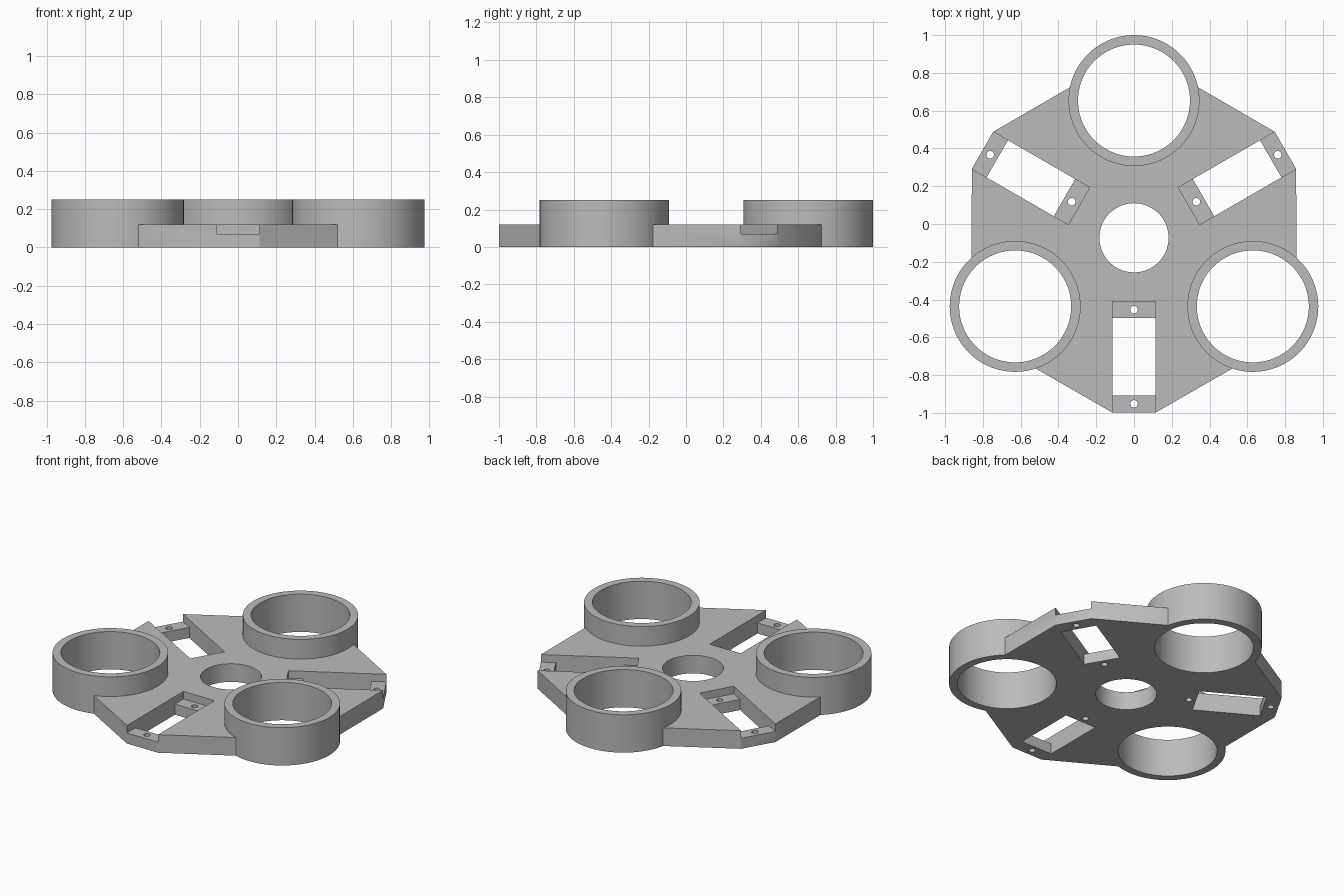
import bpy
import math
from mathutils import Matrix, Vector

cube = bpy.data.objects.get("Cube")
if cube:
    bpy.data.objects.remove(cube, do_unlink=True)

HUB = Vector((0, -0.073, 0))
PLATE_H, RING_H, SHELF_H = 0.12, 0.25, 0.07
RING_DIST, RING_R, BORE_R = 0.7265, 0.3465, 0.2965
ARM_END, SLOT_HALF = 0.926, 0.1135
ARMS = [math.radians(a) for a in (-90, 30, 150)]

grey = bpy.data.materials.new("light_grey")
grey.use_nodes = True
grey.diffuse_color = (0.5, 0.5, 0.5, 1)
grey.node_tree.nodes["Principled BSDF"].inputs["Base Color"].default_value = (0.5, 0.5, 0.5, 1)


def polar(angle, dist, side=0.0):
    """Point at a distance along an arm and a sideways offset from it."""
    return HUB + Matrix.Rotation(angle, 3, 'Z') @ Vector((dist, side, 0))


def prism(name, points, z0, z1):
    """Upright prism over a counter-clockwise outline."""
    n = len(points)
    verts = [(p.x, p.y, z) for z in (z0, z1) for p in points]
    faces = [list(range(n))[::-1], list(range(n, 2 * n))]
    faces += [(i, (i + 1) % n, n + (i + 1) % n, n + i) for i in range(n)]
    mesh = bpy.data.meshes.new(name)
    mesh.from_pydata(verts, [], faces)
    mesh.materials.append(grey)
    obj = bpy.data.objects.new(name, mesh)
    bpy.context.collection.objects.link(obj)
    return obj


def cylinder(name, centre, radius, z0, z1, sides=96):
    circle = [centre + Vector((math.cos(t), math.sin(t), 0)) * radius
              for t in (2 * math.pi * i / sides for i in range(sides))]
    return prism(name, circle, z0, z1)


def slot_box(name, angle, near, far, z0, z1):
    corners = [(near, -SLOT_HALF), (far, -SLOT_HALF), (far, SLOT_HALF), (near, SLOT_HALF)]
    return prism(name, [polar(angle, d, s) for d, s in corners], z0, z1)


def combine(body, tool, operation):
    """Apply a boolean to the body and discard the tool."""
    mod = body.modifiers.new("shape", 'BOOLEAN')
    mod.operation, mod.solver, mod.object = operation, 'EXACT', tool
    bpy.context.view_layer.objects.active = body
    bpy.ops.object.modifier_apply(modifier=mod.name)
    bpy.data.objects.remove(tool, do_unlink=True)


# Base plate: a blunt-cornered triangle with a further corner under each ring
corner_dist = (ARM_END - SLOT_HALF * math.tan(math.pi / 6)) / math.cos(math.pi / 6)
outline = []
for a in ARMS:
    outline += [polar(a, ARM_END, -SLOT_HALF), polar(a, ARM_END, SLOT_HALF),
                polar(a + math.pi / 3, corner_dist)]
body = prism("ringed_base_plate", outline, 0, PLATE_H)

# Raised rings, then their bores
centres = [polar(a + math.pi / 3, RING_DIST) for a in ARMS]
for c in centres:
    combine(body, cylinder("ring", c, RING_R, 0, RING_H), 'UNION')
for c in centres:
    combine(body, cylinder("ring_bore", c, BORE_R, -0.1, 0.4), 'DIFFERENCE')

# Central hole
combine(body, cylinder("hub_hole", HUB, 0.183, -0.1, 0.4), 'DIFFERENCE')

# Open-ended recesses with a through slot and two screw holes each
for a in ARMS:
    combine(body, slot_box("recess", a, 0.336, 1.1, SHELF_H, 0.4), 'DIFFERENCE')
    combine(body, slot_box("slot", a, 0.425, 0.836, -0.1, 0.4), 'DIFFERENCE')
    for d in (0.381, 0.879):
        combine(body, cylinder("screw_hole", polar(a, d), 0.02, -0.1, 0.4, 32), 'DIFFERENCE')

# Smooth round walls, crisp edges
bpy.ops.object.select_all(action='DESELECT')
body.select_set(True)
bpy.context.view_layer.objects.active = body
bpy.ops.object.shade_smooth_by_angle(angle=math.radians(30))
